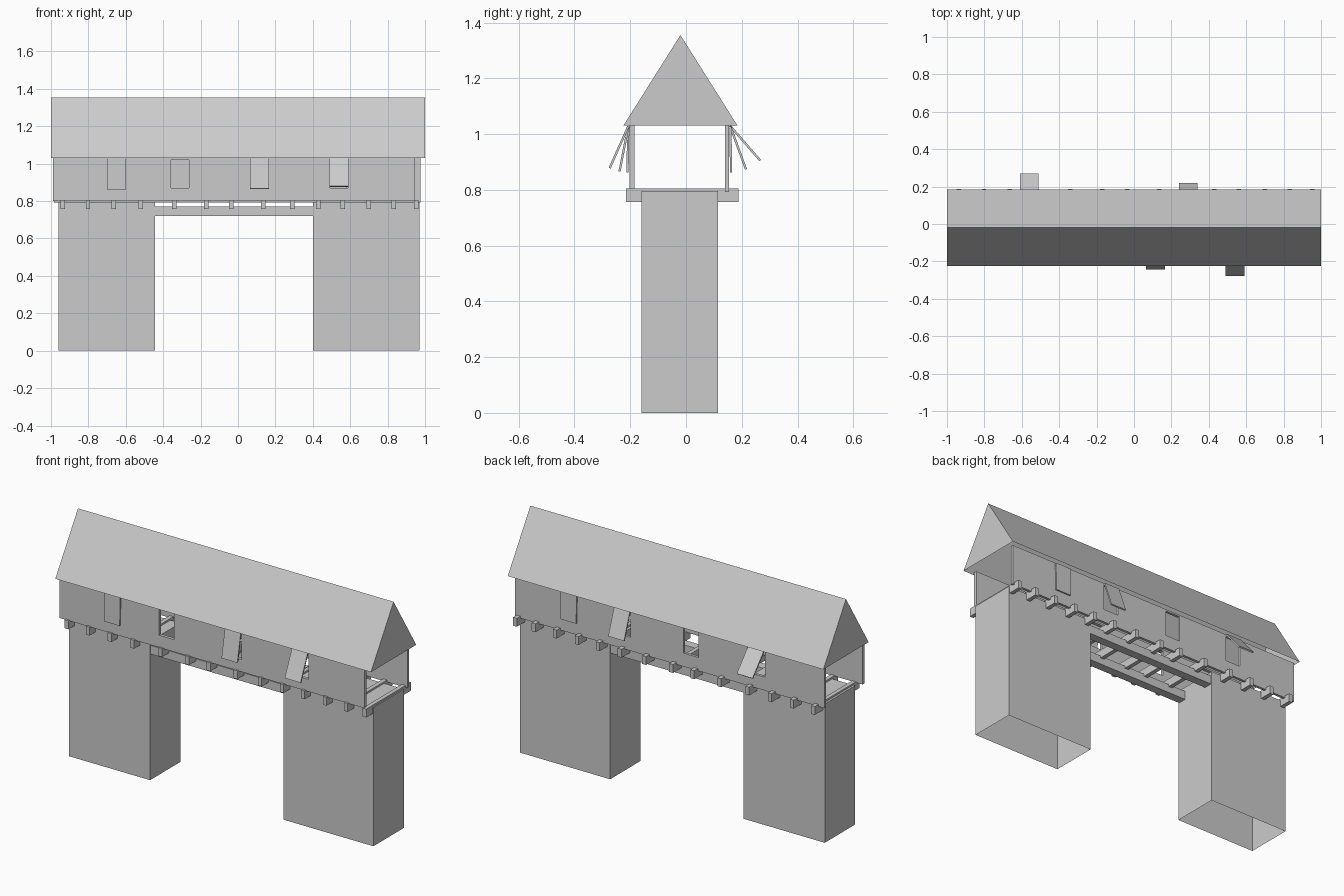
import bpy, bmesh, math
from mathutils import Matrix, Vector

if "Cube" in bpy.data.objects:
    bpy.data.objects.remove(bpy.data.objects["Cube"])


def finish(name, bm):
    bmesh.ops.recalc_face_normals(bm, faces=bm.faces)
    me = bpy.data.meshes.new(name)
    bm.to_mesh(me)
    bm.free()
    ob = bpy.data.objects.new(name, me)
    bpy.context.collection.objects.link(ob)
    return ob


def add_box(bm, x, y, z):
    size = Vector((x[1] - x[0], y[1] - y[0], z[1] - z[0]))
    mid = Vector((sum(x) / 2, sum(y) / 2, sum(z) / 2))
    geo = bmesh.ops.create_cube(bm, size=1, matrix=Matrix.Translation(mid) @ Matrix.Diagonal((*size, 1)))
    return geo["verts"]


def box(name, x, y, z, open_bottom=False):
    bm = bmesh.new()
    add_box(bm, x, y, z)
    if open_bottom:
        low = [f for f in bm.faces if f.calc_center_median().z < z[0] + 1e-4]
        bmesh.ops.delete(bm, geom=low, context='FACES_ONLY')
    return finish(name, bm)


# two hollow stone piers
box("left_pier", (-0.96, -0.445), (-0.16, 0.115), (0, 0.795), True)
box("right_pier", (0.40, 0.97), (-0.16, 0.115), (0, 0.795), True)

# long bearers spanning between the piers
for name, y in (("front_bearer", -0.13), ("back_bearer", 0.085)):
    box(name, (-0.46, 0.42), (y - 0.025, y + 0.025), (0.72, 0.77))

# cross joists carrying the gallery
bm = bmesh.new()
for x in (-0.936, -0.802, -0.663, -0.52, -0.342, -0.171, -0.037,
          0.134, 0.289, 0.428, 0.561, 0.70, 0.834, 0.952):
    add_box(bm, (x - 0.012, x + 0.012), (-0.215, 0.188), (0.757, 0.805))
finish("floor_joists", bm)


# gallery wall with window openings and top-hung shutters
def wall(side, xs, ys, z0, windows):
    ob = box(side + "_wall", xs, ys, (z0, 1.03))
    bm = bmesh.new()
    for x, angle in windows:
        add_box(bm, (x - 0.048, x + 0.048), (ys[0] - 0.1, ys[1] + 0.1), (0.87, 1.02))
    cutter = finish(side + "_window_cutter", bm)
    cutter.hide_render = True
    cutter.hide_viewport = True
    mod = ob.modifiers.new("windows", 'BOOLEAN')
    mod.operation = 'DIFFERENCE'
    mod.solver = 'EXACT'
    mod.object = cutter

    out = -1 if side == "front" else 1
    face_y = ys[0] if out < 0 else ys[1]
    for i, (x, angle) in enumerate(windows):
        if angle is None:
            continue
        bm = bmesh.new()
        add_box(bm, (-0.05, 0.05), sorted((0, out * 0.008)), (-0.165, 0))
        bm.transform(Matrix.Translation((x, face_y, 1.027))
                     @ Matrix.Rotation(math.radians(out * angle), 4, 'X'))
        finish(f"{side}_shutter_{i + 1}", bm)


wall("front", (-0.99, 0.945), (-0.203, -0.185), 0.80,
     [(-0.65, 1), (-0.31, None), (0.115, 11), (0.54, 24)])
wall("back", (-0.985, 0.975), (0.14, 0.155), 0.793,
     [(0.63, 1), (0.29, 20), (-0.14, None), (-0.56, 41)])

# gabled roof, open underneath
bm = bmesh.new()
ends = [[bm.verts.new((x, y, z)) for y, z in ((-0.225, 1.03), (-0.02, 1.355), (0.185, 1.03))]
        for x in (-1, 1)]
for end in ends:
    bm.faces.new(end)
for i in (0, 1):
    bm.faces.new((ends[0][i], ends[0][i + 1], ends[1][i + 1], ends[1][i]))
finish("roof", bm)
